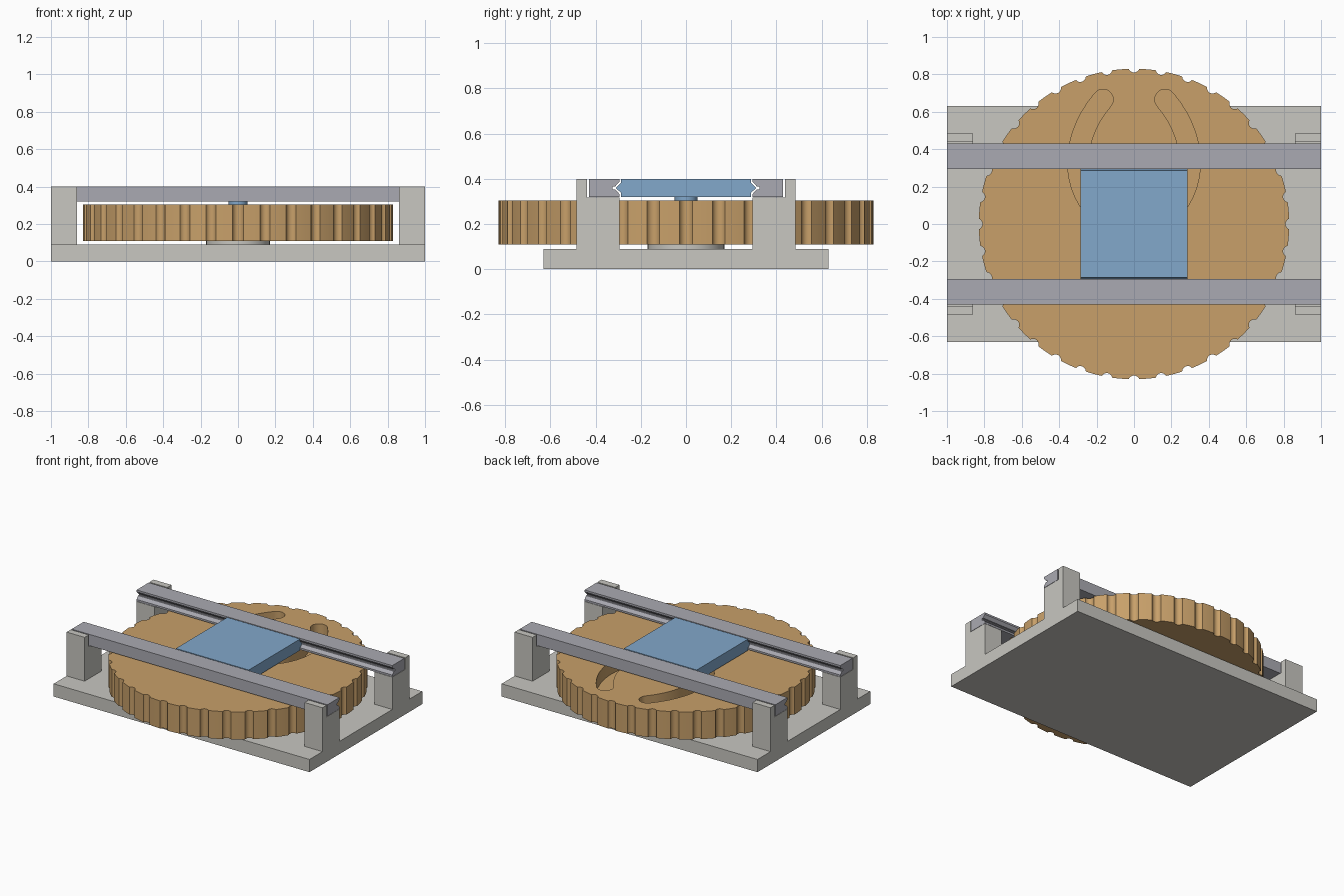
import bpy, bmesh, math
from math import sin, cos, radians, pi
from mathutils import Vector

if "Cube" in bpy.data.objects:
    bpy.data.objects.remove(bpy.data.objects["Cube"])


def material(name, rgb):
    m = bpy.data.materials.new(name)
    m.diffuse_color = (*rgb, 1)
    m.use_nodes = True
    m.node_tree.nodes["Principled BSDF"].inputs["Base Color"].default_value = m.diffuse_color
    return m


STONE = material("pale grey", (0.578, 0.571, 0.533))
STEEL = material("steel grey", (0.402, 0.402, 0.445))
BLUE = material("soft blue", (0.223, 0.392, 0.597))
WOOD = material("warm tan", (0.578, 0.352, 0.144))


def prism(name, pts, lo, hi, mat, axis="z", smooth=False):
    """Extrude a 2D outline: (x, y) along z, or (y, z) along x."""
    place = (lambda p, d: (p[0], p[1], d)) if axis == "z" else (lambda p, d: (d, p[0], p[1]))
    bm = bmesh.new()
    base = bm.faces.new([bm.verts.new(place(p, lo)) for p in pts])
    out = bmesh.ops.extrude_face_region(bm, geom=[base])
    verts = [g for g in out["geom"] if isinstance(g, bmesh.types.BMVert)]
    step = (0, 0, hi - lo) if axis == "z" else (hi - lo, 0, 0)
    bmesh.ops.translate(bm, verts=verts, vec=step)
    bmesh.ops.recalc_face_normals(bm, faces=bm.faces)
    me = bpy.data.meshes.new(name)
    bm.to_mesh(me)
    bm.free()
    ob = bpy.data.objects.new(name, me)
    me.materials.append(mat)
    bpy.context.collection.objects.link(ob)
    if smooth:
        shade(ob)
    return ob


def activate(ob):
    bpy.ops.object.select_all(action="DESELECT")
    ob.select_set(True)
    bpy.context.view_layer.objects.active = ob


def shade(ob):
    activate(ob)
    bpy.ops.object.shade_smooth_by_angle(angle=radians(30))


def circle(r, n=48):
    return [(r * cos(2 * pi * i / n), r * sin(2 * pi * i / n)) for i in range(n)]


# base plate and the low boss that carries the wheel
prism("base_plate", [(-1, -0.63), (1, -0.63), (1, 0.63), (-1, 0.63)], 0, 0.09, STONE)
prism("hub", circle(0.17), 0.09, 0.11, STONE, smooth=True)

# stepped posts and grooved rails, mirrored front to back
POST = [(0.295, 0.09), (0.485, 0.09), (0.485, 0.40), (0.439, 0.40), (0.439, 0.318), (0.295, 0.318)]
RAIL = [(0.43, 0.32), (0.43, 0.40), (0.295, 0.40), (0.295, 0.387), (0.313, 0.367),
        (0.325, 0.367), (0.325, 0.353), (0.313, 0.353), (0.295, 0.333), (0.295, 0.32)]
for s, side in ((-1, "front"), (1, "back")):
    flip = lambda outline: [(s * y, z) for y, z in outline]
    prism(side + "_rail", flip(RAIL), -1, 1, STEEL, "x")
    prism(side + "_left_post", flip(POST), -1, -0.86, STONE, "x")
    prism(side + "_right_post", flip(POST), 0.86, 1, STONE, "x")

# sliding block with V ridges, and its follower pin
half = [(0.287, 0.32), (0.287, 0.337), (0.311, 0.36), (0.287, 0.383), (0.287, 0.40)]
prism("slider", half + [(-y, z) for y, z in reversed(half)], -0.285, 0.285, BLUE, "x")
prism("follower_pin", circle(0.05, 32), 0.23, 0.32, BLUE, smooth=True)

# wheel rim with 36 scooped notches
R, NR, NC = 0.83, 0.03, 0.84
spread = math.acos((NC * NC + NR * NR - R * R) / (2 * NC * NR))
rim = []
for k in range(36):
    a = radians(10 * k)
    for i in range(9):
        t = spread * (1 - i / 4)
        x, y = NC - NR * cos(t), -NR * sin(t)
        rim.append((x * cos(a) - y * sin(a), x * sin(a) + y * cos(a)))
    for d in (3.5, 5, 6.5):
        rim.append((R * cos(a + radians(d)), R * sin(a + radians(d))))
wheel = prism("cam_wheel", rim, 0.11, 0.305, WOOD)

# curved cam slot: two mirrored spirals joined at the centre
W = 0.055
arm = []
for d in range(0, 77, 4):
    r = 0.04 + 0.0085 * d
    arm.append(Vector((r * cos(radians(d)), r * sin(radians(d)))))
path = [Vector((-p.x, p.y)) for p in reversed(arm)] + arm
tangents = [(path[min(i + 1, len(path) - 1)] - path[max(i - 1, 0)]).normalized()
            for i in range(len(path))]
left = [p + W * Vector((-t.y, t.x)) for p, t in zip(path, tangents)]
right = [p - W * Vector((-t.y, t.x)) for p, t in zip(path, tangents)]


def cap(p, t):
    n = Vector((t.y, -t.x))
    return [p + W * (n * cos(pi * i / 12) + t * sin(pi * i / 12)) for i in range(1, 12)]


outline = right + cap(path[-1], tangents[-1]) + left[::-1] + cap(path[0], -tangents[0])
cutter = prism("slot_cutter", outline, 0.215, 0.4, WOOD)
cutter.hide_render = True
mod = wheel.modifiers.new("slot", "BOOLEAN")
mod.operation, mod.solver, mod.object = "DIFFERENCE", "EXACT", cutter
activate(wheel)
bpy.ops.object.modifier_apply(modifier="slot")
bpy.data.objects.remove(cutter)
shade(wheel)
